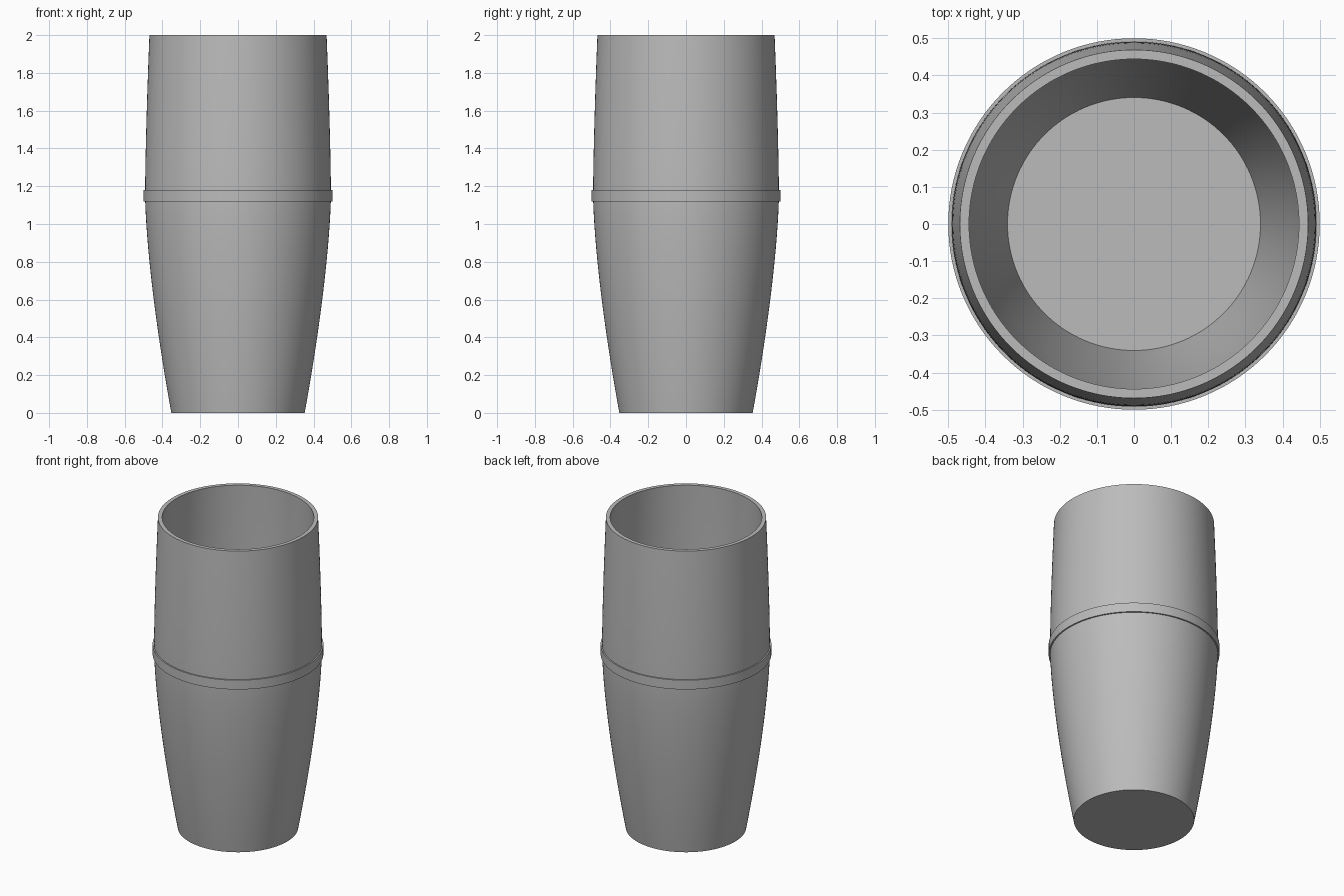
import bpy
import bmesh
import math

cube = bpy.data.objects.get("Cube")
if cube:
    bpy.data.objects.remove(cube, do_unlink=True)

SEGMENTS = 128
HEIGHT, BELLY = 2.0, 1.15
WALL, FLOOR = 0.025, 0.07

metal = bpy.data.materials.new("plain_grey")
metal.use_nodes = True
grey = (0.5, 0.5, 0.5, 1)
metal.diffuse_color = grey
metal.node_tree.nodes["Principled BSDF"].inputs["Base Color"].default_value = grey


def outer_radius(z):
    """Barrel outline: narrow foot, wide belly, slightly drawn-in rim."""
    if z < BELLY:
        return 0.492 - 0.139 * (1 - z / BELLY) ** 1.5
    return 0.492 - 0.023 * ((z - BELLY) / (HEIGHT - BELLY)) ** 1.5


def lathe(name, profile, closed=False):
    """Spin (radius, height) points round z; radius zero becomes a pole."""
    bm = bmesh.new()
    verts = [bm.verts.new((r, 0, z)) for r, z in profile]
    pairs = list(zip(verts, verts[1:]))
    if closed:
        pairs.append((verts[-1], verts[0]))
    edges = [bm.edges.new(p) for p in pairs]
    bmesh.ops.spin(bm, geom=verts + edges, cent=(0, 0, 0), axis=(0, 0, 1),
                   angle=math.tau, steps=SEGMENTS, use_merge=True)
    bmesh.ops.remove_doubles(bm, verts=bm.verts, dist=0.0001)
    bmesh.ops.recalc_face_normals(bm, faces=bm.faces)
    mesh = bpy.data.meshes.new(name)
    bm.to_mesh(mesh)
    bm.free()
    mesh.materials.append(metal)
    obj = bpy.data.objects.new(name, mesh)
    bpy.context.collection.objects.link(obj)
    bpy.ops.object.select_all(action="DESELECT")
    obj.select_set(True)
    bpy.context.view_layer.objects.active = obj
    bpy.ops.object.shade_smooth_by_angle(angle=math.radians(30))
    return obj


# Hollow cup body with a thick floor
steps = 32
outside = [HEIGHT * i / steps for i in range(steps + 1)]
inside = [HEIGHT + (FLOOR - HEIGHT) * i / steps for i in range(steps + 1)]
profile = [(0, 0)]
profile += [(outer_radius(z), z) for z in outside]
profile += [(outer_radius(z) - WALL, z) for z in inside]
profile += [(0, FLOOR)]
lathe("cup_body", profile)

# Raised band round the belly
lathe("belly_band", [(0.48, 1.12), (0.5, 1.12), (0.5, 1.18), (0.48, 1.18)], closed=True)
